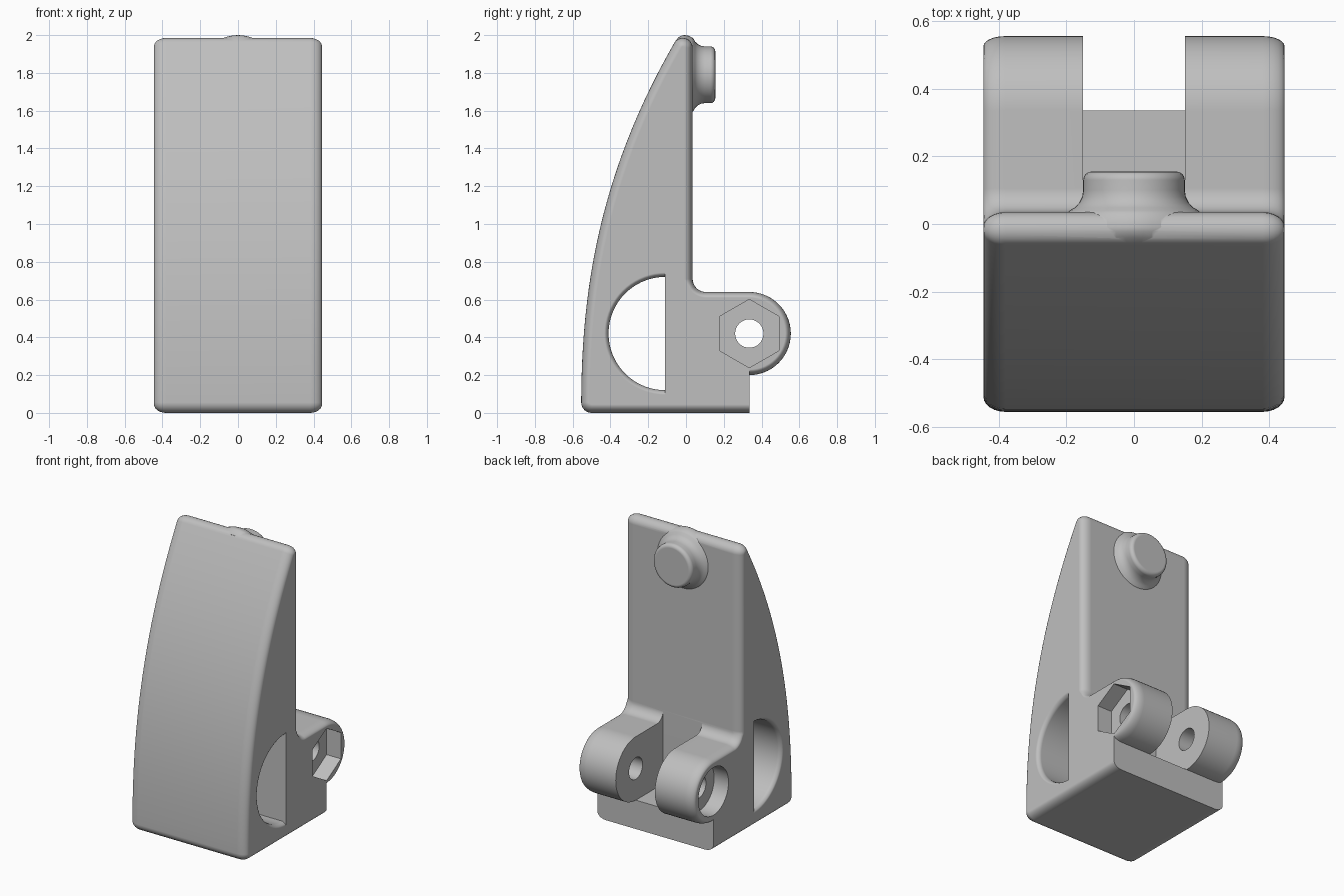
import bpy, bmesh, math
from mathutils import Vector

if "Cube" in bpy.data.objects:
    bpy.data.objects.remove(bpy.data.objects["Cube"])

W = 0.445                       # half width
PIVOT = (0.335, 0.42)           # hinge axis (y, z)


def loft(name, rings):
    """Skin a stack of equal-length closed rings and cap both ends."""
    bm = bmesh.new()
    vs = [[bm.verts.new(p) for p in r] for r in rings]
    n = len(rings[0])
    for a, b in zip(vs, vs[1:]):
        for i in range(n):
            j = (i + 1) % n
            bm.faces.new((a[i], a[j], b[j], b[i]))
    bm.faces.new(vs[0][::-1])
    bm.faces.new(vs[-1])
    bmesh.ops.recalc_face_normals(bm, faces=bm.faces)
    me = bpy.data.meshes.new(name)
    bm.to_mesh(me)
    bm.free()
    ob = bpy.data.objects.new(name, me)
    bpy.context.collection.objects.link(ob)
    return ob


def arc(cy, cz, r, a0, a1, steps):
    angs = [math.radians(a0 + (a1 - a0) * i / steps) for i in range(steps + 1)]
    return [(cy + r * math.cos(a), cz + r * math.sin(a)) for a in angs]


def prism(name, pts, x0, x1):
    return loft(name, [[(x, y, z) for y, z in pts] for x in (x0, x1)])


def inset(pts, scale):
    """Move every profile edge inward by its own rounding amount."""
    n = len(pts)
    edges = []
    for i in range(n):
        (y0, z0), (y1, z1) = pts[i], pts[(i + 1) % n]
        my, mz = (y0 + y1) / 2, (z0 + z1) / 2
        if my > 0.33 and mz < 0.19:
            d = 0.0                         # sharp rear end of the base
        elif my > 0.036 and mz > 0.19:
            d = 0.03                        # hinge lugs
        else:
            d = 0.045
        edges.append((Vector((z1 - z0, y0 - y1)).normalized(), d * scale))
    out = []
    for i, (y, z) in enumerate(pts):
        (n1, d1), (n2, d2) = edges[i - 1], edges[i]
        det = n1.x * n2.y - n1.y * n2.x
        if abs(det) < 0.4:
            v = -(n1 + n2) / (1 + n1.dot(n2)) * (d1 + d2) / 2
        else:
            v = Vector((-d1 * n2.y + d2 * n1.y, -d2 * n1.x + d1 * n2.x)) / det
        out.append((y + v.x, z + v.y))
    return out


def boolean(target, other, op):
    m = target.modifiers.new(op.lower(), 'BOOLEAN')
    m.operation, m.solver, m.object = op, 'EXACT', other
    bpy.context.view_layer.objects.active = target
    bpy.ops.object.modifier_apply(modifier=m.name)
    bpy.data.objects.remove(other)


# Side profile: base, hinge lug, straight back, rounded tip, curved front
profile = [(0.335, 0.0)]
profile += arc(*PIVOT, 0.22, -90, 90, 28)
profile += arc(0.105, 0.71, 0.07, 270, 180, 8)
profile += arc(-0.017, 1.933, 0.052, 0, 150, 10)
for i in range(1, 25):
    z = 1.958 + (0.055 - 1.958) * i / 25
    profile.append((-0.555 + 0.493 * (z / 1.958) ** 2.3, z))
profile += arc(-0.5, 0.055, 0.055, 180, 270, 6)

# Body with rounded side edges
sections = []
for i in range(7):
    t = math.pi / 2 * i / 6
    sections.append((W - 0.065 * (1 - math.sin(t)), 1 - math.cos(t)))
# from the full profile outward to the inset side face
half = [(W - 0.065 + 0.065 * math.sin(math.pi / 2 * i / 6),
         1 - math.cos(math.pi / 2 * i / 6)) for i in range(7)]
stack = [(-x, s) for x, s in reversed(half)] + half
body = loft("lever_body", [[(x, y, z) for y, z in inset(profile, s)] for x, s in stack])

# Round boss with flared foot on the back near the tip
boss_profile = [(0.18, -0.055), (0.198, -0.04), (0.208, -0.022), (0.21, -0.008),
                (0.207, 0.012), (0.199, 0.03)]
boss_profile += [(0.215 - 0.065 * math.sin(a), 0.1 - 0.065 * math.cos(a))
                 for a in (math.radians(d) for d in (22, 38, 54, 72, 90))]
boss_profile += [(0.125 + 0.025 * math.cos(a), 0.13 + 0.025 * math.sin(a))
                 for a in (math.radians(d) for d in (0, 22, 45, 67, 90))]
boss = loft("boss", [[(x, y, z) for x, z in arc(0, 1.79, r, 0, 352.5, 47)]
                     for r, y in boss_profile])
boolean(body, boss, 'UNION')

# Slot between the two hinge lugs
slot = prism("slot", [(0.036, 0.2), (0.8, 0.2), (0.8, 0.8), (0.036, 0.8)], -0.15, 0.15)
boolean(body, slot, 'DIFFERENCE')

# D-shaped opening through the sides, with softened rims
rings = []
rim = [(0.6, 0.035), (W + 0.001, 0.025), (W - 0.006, 0.013), (W - 0.016, 0.005), (W - 0.03, 0.0)]
for x, g in [(-x, g) for x, g in rim] + rim[::-1]:
    rings.append([(x, y, z) for y, z in arc(-0.11, 0.42, 0.3 + g, 90, 270, 36)])
boolean(body, loft("side_opening", rings), 'DIFFERENCE')

# Hinge pin hole, hexagonal nut pocket and round bolt-head pocket
boolean(body, prism("pin_hole", arc(*PIVOT, 0.075, 0, 348.75, 31), -0.7, 0.7), 'DIFFERENCE')
boolean(body, prism("nut_pocket", arc(*PIVOT, 0.181, 30, 330, 5), W - 0.11, 0.7), 'DIFFERENCE')
boolean(body, prism("bolt_pocket", arc(*PIVOT, 0.165, 0, 352.5, 47), -0.7, -W + 0.11), 'DIFFERENCE')

# Single grey finish
grey = bpy.data.materials.new("light_grey")
grey.diffuse_color = (0.52, 0.52, 0.52, 1)
grey.use_nodes = True
grey.node_tree.nodes["Principled BSDF"].inputs["Base Color"].default_value = grey.diffuse_color
body.data.materials.clear()
body.data.materials.append(grey)
for p in body.data.polygons:
    p.material_index = 0

bpy.ops.object.select_all(action='DESELECT')
body.select_set(True)
bpy.context.view_layer.objects.active = body
bpy.ops.object.shade_smooth_by_angle(angle=math.radians(32))
wn = body.modifiers.new("even_shading", 'WEIGHTED_NORMAL')
wn.keep_sharp = True
